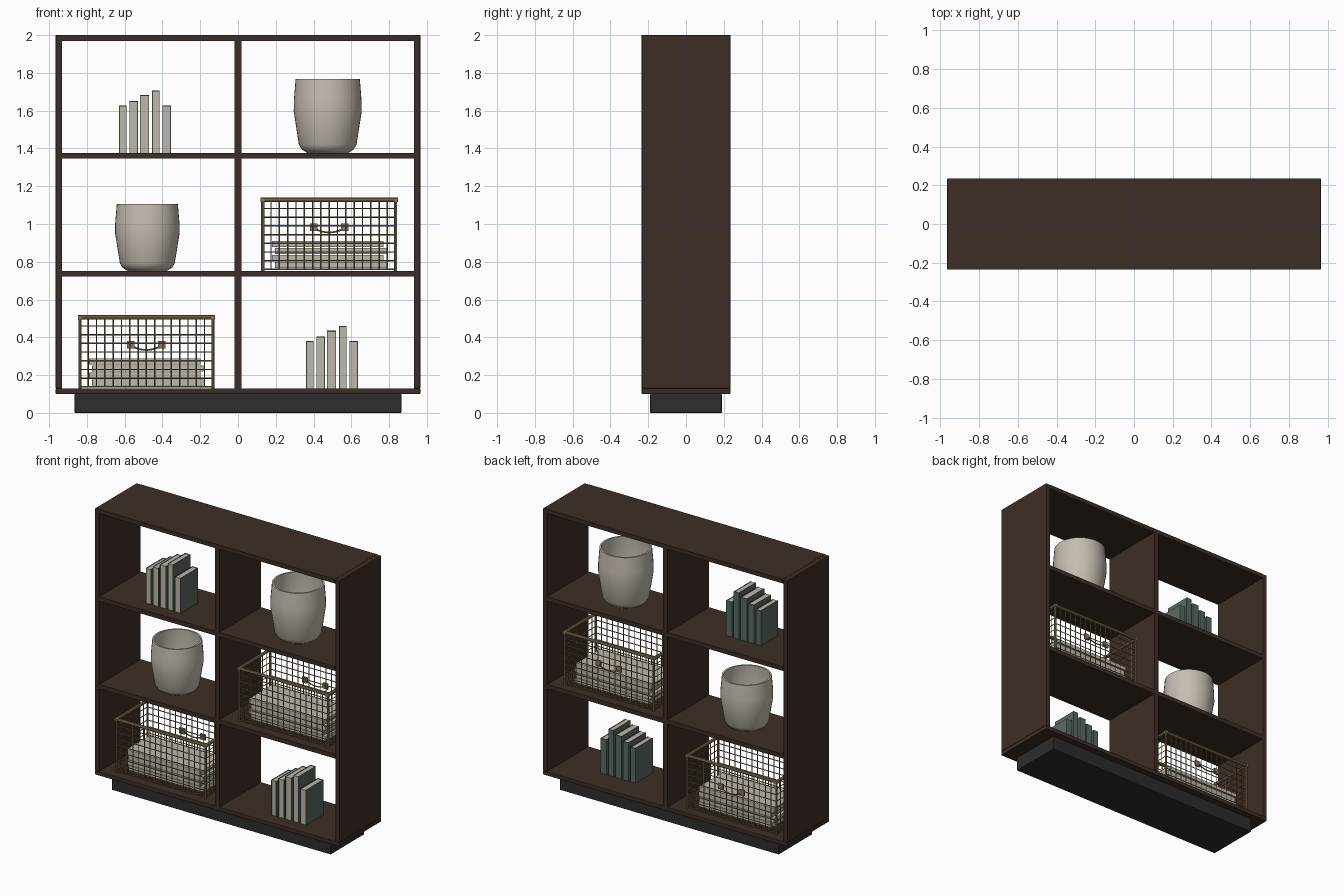
import bpy, bmesh, math
from mathutils import Vector, Matrix

cube = bpy.data.objects.get("Cube")
if cube:
    bpy.data.objects.remove(cube, do_unlink=True)


def material(name, rgb):
    m = bpy.data.materials.new(name)
    m.use_nodes = True
    m.diffuse_color = (*rgb, 1)
    m.node_tree.nodes["Principled BSDF"].inputs["Base Color"].default_value = (*rgb, 1)
    return m


WOOD = material("dark_wood", (0.047, 0.027, 0.019))
PLINTH = material("charcoal", (0.026, 0.026, 0.027))
CLAY = material("pale_clay", (0.56, 0.51, 0.44))
COVER = material("sage_cover", (0.105, 0.145, 0.12))
PAPER = material("paper", (0.52, 0.48, 0.405))
BRASS = material("aged_brass", (0.27, 0.19, 0.095))


def add_box(bm, lo, hi):
    lo, hi = Vector(lo), Vector(hi)
    mat = Matrix.Translation((lo + hi) / 2) @ Matrix.Diagonal((*(hi - lo), 1))
    bmesh.ops.create_cube(bm, size=1, matrix=mat)


def add_rod(bm, a, b, r, sides=8):
    a, b = Vector(a), Vector(b)
    d = b - a
    mat = Matrix.Translation((a + b) / 2) @ d.to_track_quat('Z', 'Y').to_matrix().to_4x4()
    bmesh.ops.create_cone(bm, cap_ends=True, segments=sides, radius1=r, radius2=r,
                          depth=d.length, matrix=mat)


def finish(name, bm, mat, smooth=False, bevel=0):
    me = bpy.data.meshes.new(name)
    bm.to_mesh(me)
    bm.free()
    me.materials.append(mat)
    ob = bpy.data.objects.new(name, me)
    bpy.context.collection.objects.link(ob)
    if bevel:
        mod = ob.modifiers.new("soft_edges", 'BEVEL')
        mod.width, mod.segments = bevel, 2
    if smooth:
        bpy.ops.object.select_all(action='DESELECT')
        ob.select_set(True)
        bpy.context.view_layer.objects.active = ob
        bpy.ops.object.shade_smooth_by_angle(angle=math.radians(35))
    return ob


def box(name, lo, hi, mat, bevel=0):
    bm = bmesh.new()
    add_box(bm, lo, hi)
    return finish(name, bm, mat, bevel=bevel)


# Cabinet
W, D, T = 0.965, 0.235, 0.034
FLOORS = (0.13, 0.752, 1.377)
box("plinth", (-0.865, -0.19, 0), (0.865, 0.19, 0.1), PLINTH, 0.004)
box("bottom_panel", (-W, -D, 0.1), (W, D, FLOORS[0]), WOOD, 0.004)
box("top_panel", (-W + T, -D, 1.97), (W - T, D, 2), WOOD)
for side, label in ((-1, "right"), (1, "left")):
    xs = sorted((side * W, side * (W - T)))
    box(label + "_panel", (xs[0], -D, FLOORS[0]), (xs[1], D, 2), WOOD, 0.003)
box("centre_divider", (-0.018, -D, FLOORS[0]), (0.018, D, 1.97), WOOD)
for label, z in zip(("middle_shelf", "upper_shelf"), FLOORS[1:]):
    box(label, (-W + T, -D, z - 0.031), (W - T, D, z), WOOD)


# Round planters with hollow interiors
def planter(name, x, z, width, height):
    profile = [(0, 0), (0.11, 0), (0.138, 0.018), (0.153, 0.045), (0.18, 0.22), (0.179, 0.28),
               (0.17, 0.39), (0.158, 0.39), (0.167, 0.25), (0.142, 0.05), (0, 0.03)]
    bm = bmesh.new()
    vs = [bm.verts.new((r * width, 0, h * height)) for r, h in profile]
    es = [bm.edges.new(pair) for pair in zip(vs, vs[1:])]
    bmesh.ops.spin(bm, geom=vs + es, cent=(0, 0, 0), axis=(0, 0, 1),
                   angle=math.tau, steps=40)
    bmesh.ops.remove_doubles(bm, verts=bm.verts[:], dist=0.0005)
    bmesh.ops.recalc_face_normals(bm, faces=bm.faces[:])
    finish(name, bm, CLAY, smooth=True).location = (x, 0, z)


planter("large_planter", 0.475, FLOORS[2], 1, 1)
planter("small_planter", -0.48, FLOORS[1], 0.95, 0.91)


# Rows of books, spines to the back
def book_row(name, x, z):
    covers, pages = bmesh.new(), bmesh.new()
    y0, y1, c = -0.14, 0.055, 0.004
    books = ((0, 0.04, 0.25), (0.055, 0.045, 0.275), (0.11, 0.05, 0.305),
             (0.175, 0.04, 0.33), (0.23, 0.045, 0.25))
    for dx, w, h in books:
        a, b = x + dx, x + dx + w
        add_box(covers, (a, y0, z), (a + c, y1, z + h))
        add_box(covers, (b - c, y0, z), (b, y1, z + h))
        add_box(covers, (a + c, y1 - c, z), (b - c, y1, z + h))
        add_box(pages, (a + c, y0 + 0.002, z), (b - c, y1 - c, z + h - 0.003))
    finish(name + "_covers", covers, COVER)
    finish(name + "_pages", pages, PAPER)


book_row("upper_books", -0.63, FLOORS[2])
book_row("lower_books", 0.36, FLOORS[0])


# Wire baskets
def spread(lo, hi, n):
    return [lo + (hi - lo) * i / n for i in range(n + 1)]


def basket(name, cx, z):
    hw, hd, top, r = 0.352, 0.175, 0.376, 0.0036
    frame, wires = bmesh.new(), bmesh.new()
    xs, ys = spread(cx - hw, cx + hw, 16), spread(-hd, hd, 8)
    zs = spread(z + 0.008, z + top, 8)
    # Mesh walls and floor
    for y in (-hd, hd):
        for x in xs:
            add_rod(wires, (x, y, zs[0]), (x, y, zs[-1]), r, 4)
        for h in zs[:-1]:
            add_rod(wires, (xs[0], y, h), (xs[-1], y, h), r, 4)
    for x in (xs[0], xs[-1]):
        for y in ys:
            add_rod(wires, (x, y, zs[0]), (x, y, zs[-1]), r, 4)
        for h in zs[:-1]:
            add_rod(wires, (x, -hd, h), (x, hd, h), r, 4)
    for x in xs:
        add_rod(wires, (x, -hd, zs[0]), (x, hd, zs[0]), r, 4)
    for y in ys:
        add_rod(wires, (xs[0], y, zs[0]), (xs[-1], y, zs[0]), r, 4)
    # Rim and corner posts
    for s in (-1, 1):
        add_rod(frame, (cx - hw - 0.011, s * hd, z + top),
                (cx + hw + 0.011, s * hd, z + top), 0.011)
        add_rod(frame, (cx + s * hw, -hd - 0.011, z + top),
                (cx + s * hw, hd + 0.011, z + top), 0.011)
        for t in (-1, 1):
            add_rod(frame, (cx + s * hw, t * hd, z), (cx + s * hw, t * hd, z + top), 0.008)
        # Handle tabs
        tx = cx + s * 0.082
        add_box(frame, (tx - 0.02, hd, z + 0.21), (tx + 0.02, hd + 0.012, z + 0.25))
    # Drooping handle
    arc = [Vector((cx + 0.075 * t, hd + 0.014, z + 0.203 + 0.02 * t * t))
           for t in spread(-1, 1, 8)]
    for a, b in zip(arc, arc[1:]):
        add_rod(frame, a, b, 0.0045, 6)
    finish(name + "_mesh", wires, BRASS)
    finish(name + "_frame", frame, BRASS, smooth=True)
    # Folded stack inside
    for i in range(4):
        shift = 0.008 * (-1) ** i
        base = z + 0.014 + i * 0.037
        box(f"{name}_stack_{i + 1}", (cx - 0.295 + shift, -0.135, base),
            (cx + 0.295 + shift, 0.135, base + 0.034), PAPER, 0.003)


basket("upper_basket", 0.483, FLOORS[1])
basket("lower_basket", -0.485, FLOORS[0])
